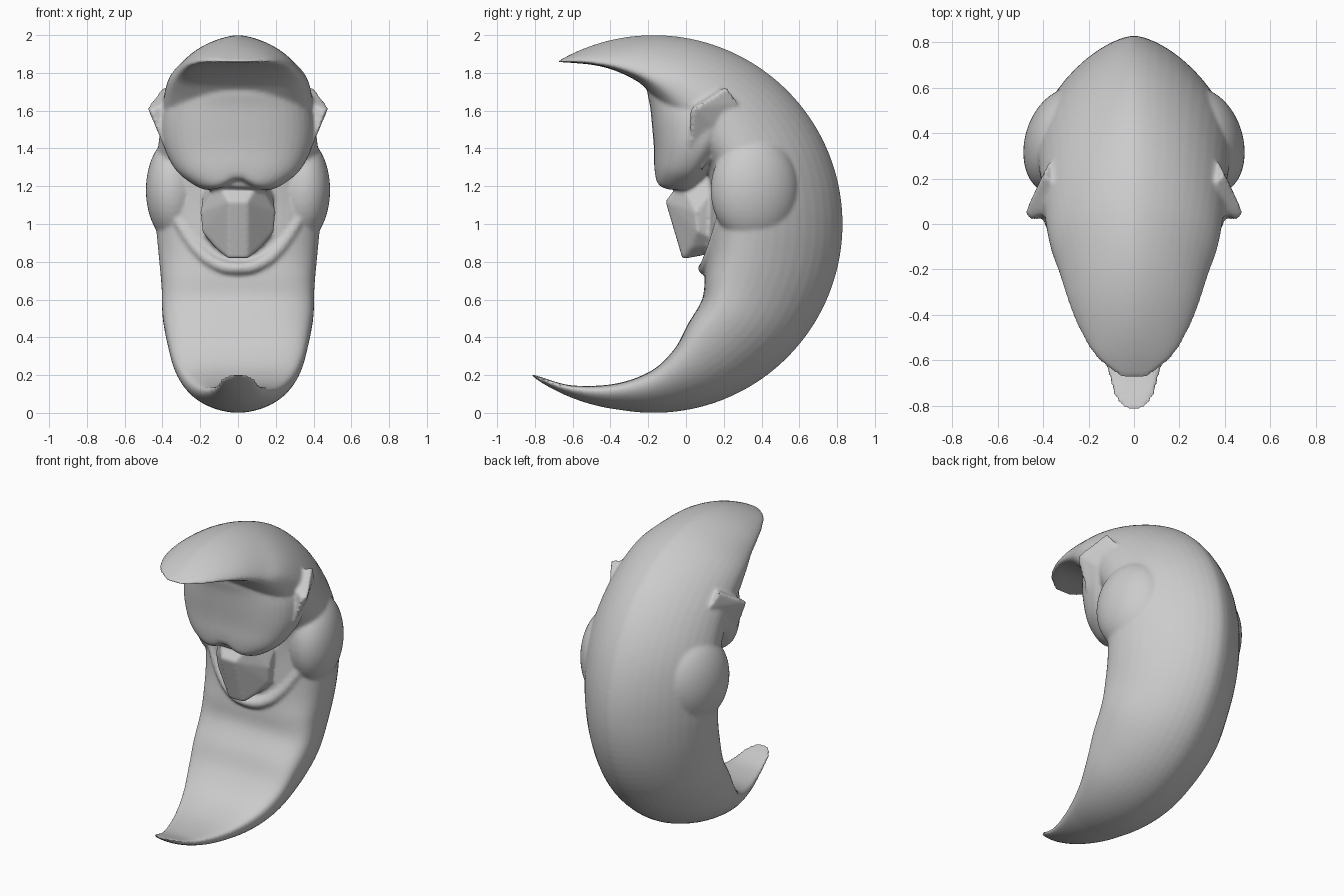
import bpy, bmesh, math
from mathutils import Vector, Matrix

if "Cube" in bpy.data.objects:
    bpy.data.objects.remove(bpy.data.objects["Cube"])

parts = []


def add_part(name, bm):
    bmesh.ops.recalc_face_normals(bm, faces=bm.faces)
    me = bpy.data.meshes.new(name)
    bm.to_mesh(me)
    bm.free()
    ob = bpy.data.objects.new(name, me)
    bpy.context.collection.objects.link(ob)
    parts.append(ob)
    return ob


def loft(name, rings):
    bm = bmesh.new()
    vs = [[bm.verts.new(p) for p in r] for r in rings]
    n = len(vs[0])
    for a, b in zip(vs, vs[1:]):
        for i in range(n):
            j = (i + 1) % n
            bm.faces.new((a[i], a[j], b[j], b[i]))
    bm.faces.new(vs[0])
    bm.faces.new(vs[-1][::-1])
    return add_part(name, bm)


def hull(name, pts):
    bm = bmesh.new()
    for p in pts:
        bm.verts.new(p)
    bmesh.ops.convex_hull(bm, input=bm.verts)
    return add_part(name, bm)


def ball(name, centre, radii, seg=32, turn=0):
    bm = bmesh.new()
    m = (Matrix.Translation(centre) @ Matrix.Rotation(turn, 4, 'Z')
         @ Matrix.Diagonal((*radii, 1)))
    bmesh.ops.create_uvsphere(bm, u_segments=seg, v_segments=seg // 2, radius=1, matrix=m)
    return add_part(name, bm)


def clamp(v):
    return max(0, min(1, v))


def refine(rows, k=5):
    """Catmull-Rom interpolation of a table of section values."""
    out = []
    for i in range(len(rows) - 1):
        q = [rows[max(0, min(len(rows) - 1, i + o))] for o in (-1, 0, 1, 2)]
        for s in range(k):
            t = s / k
            out.append([b + .5 * t * (c - a + t * (2 * a - 5 * b + 4 * c - d
                        + t * (3 * (b - c) + d - a))) for a, b, c, d in zip(*q)])
    return out + [list(rows[-1])]


def section(inner, outer, w, c, pf, pb, n=48):
    """Rounded section: flat front (pf), fuller back (pb), widest at fraction c."""
    pts = []
    for i in range(n):
        a = 2 * math.pi * (i + .5) / n
        s, co = math.sin(a), math.cos(a)
        p = pb if s > 0 else pf
        d = c + ((1 - c) * s ** p if s > 0 else -c * (-s) ** p)
        v = inner.lerp(outer, d)
        pts.append(Vector((math.copysign(w * abs(co) ** p, co), v.y, v.z)))
    return pts


# crescent body: angle on the outer arc, inner y, inner z, half width, widest fraction
table = [
    (-129, -.825, .21, .03, .3), (-126, -.76, .187, .085, .3),
    (-118, -.60, .145, .125, .3), (-105, -.37, .155, .205, .25),
    (-92, -.18, .225, .28, .25), (-78, -.06, .34, .34, .25),
    (-62, .01, .47, .375, .25), (-45, .085, .60, .40, .28),
    (-28, .10, .72, .405, .3), (-12, .115, .85, .42, .32),
    (0, .12, 1.0, .435, .33), (12, .12, 1.15, .44, .33),
    (25, .10, 1.30, .43, .35), (40, .0, 1.45, .41, .38),
    (55, -.10, 1.58, .395, .35), (70, -.18, 1.68, .37, .3),
    (82, -.25, 1.75, .33, .2), (95, -.37, 1.81, .285, .15),
    (106, -.48, 1.84, .235, .12), (114, -.59, 1.852, .165, .2),
    (120, -.68, 1.858, .06, .3)]
rings = []
for th, iy, iz, w, c in refine(table):
    r = 1 + .03 * clamp((-th - 100) / 26)
    a = math.radians(th)
    outer = Vector((0, -.17 + r * math.cos(a), 1 + r * math.sin(a)))
    pb = 1.1 + .17 * clamp((th + 60) / 60)
    pf = .65 + .2 * clamp(1 - abs(th - 15) / 40)
    rings.append(section(Vector((0, iy, iz)), outer, w, c, pf, pb))
body = loft("crescent_moon", rings)

# overhanging forehead with a notch between the brows
brow = [(1.18, -.11, .03, .17), (1.205, -.155, .07, .23), (1.28, -.168, .14, .325),
        (1.40, -.17, .24, .39), (1.52, -.18, .32, .41), (1.62, -.19, .36, .395),
        (1.70, -.205, .36, .345), (1.78, -.2, .3, .26)]
rings = []
for z, f, b, w in refine(brow):
    ring = section(Vector((0, f, z)), Vector((0, b, z)), w, .6, .8, 1)
    for p in ring:
        p.z += .05 * math.exp(-(p.x / .07) ** 2) * clamp((1.4 - z) / .2)
    rings.append(ring)
loft("forehead", rings)

for s in (-1, 1):
    # swept brow tips
    hull("brow_tip", [(s * x, y, z) for x, y, z in (
        (.48, .05, 1.615), (.46, .02, 1.60), (.40, .22, 1.725), (.37, .28, 1.64),
        (.40, .02, 1.42), (.37, .2, 1.47), (.31, .09, 1.28), (.28, .1, 1.70), (.2, .1, 1.5))])
    # round cheeks blending into the back
    ball("cheek", (s * .315, .365, 1.18), (.165, .24, .29), 48, s * .3)

# wedge nose
hull("nose", [(s * x, y, z) for s in (-1, 1) for x, y, z in (
    (.11, -.03, 1.22), (.05, -.108, 1.12), (.20, .05, 1.06), (.19, .06, .96), (.12, .03, .875),
    (.05, -.018, .815), (.05, .09, .835), (.14, .2, .9), (.17, .2, 1.25))])

# smiling lip
for i in range(-24, 25):
    t = abs(i) / 24
    ball("lip", (.0129 * i, .105 + .09 * t * t, .765 + .25 * t ** 2.4), (.042, .042, .036), 12)

# merge into one sculpted skin
bpy.ops.object.select_all(action='DESELECT')
for ob in parts:
    ob.select_set(True)
bpy.context.view_layer.objects.active = body
bpy.ops.object.join()
rm = body.modifiers.new("skin", 'REMESH')
rm.mode = 'VOXEL'
rm.voxel_size = .011
sm = body.modifiers.new("soften", 'SMOOTH')
sm.factor = .5
sm.iterations = 5
for m in ("skin", "soften"):
    bpy.ops.object.modifier_apply(modifier=m)
bpy.ops.object.shade_smooth_by_angle(angle=math.radians(50))
